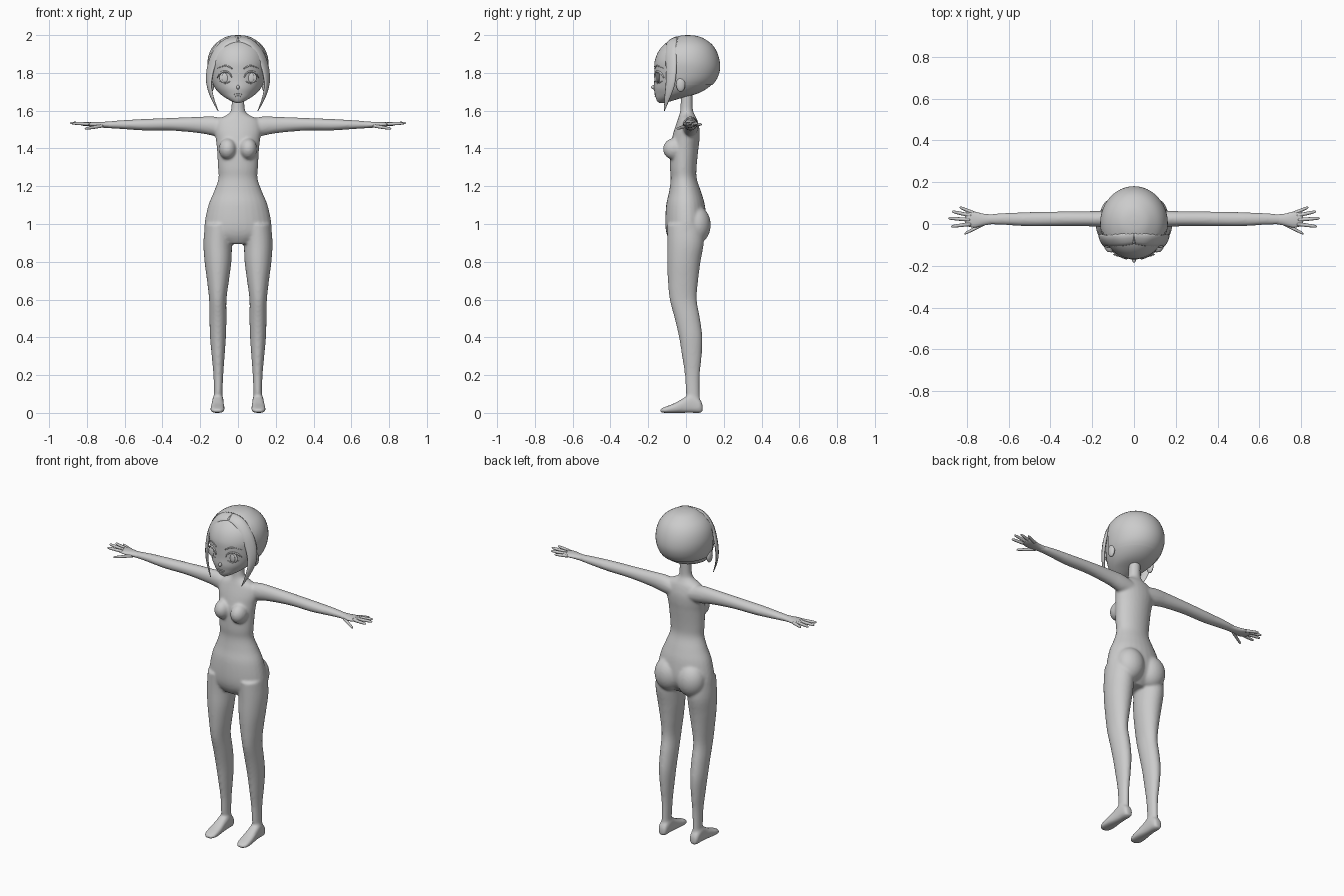
import bpy, bmesh
from math import sin, cos, pi
from mathutils import Vector, Matrix
from mathutils.bvhtree import BVHTree

if "Cube" in bpy.data.objects:
    bpy.data.objects.remove(bpy.data.objects["Cube"])

GREY = bpy.data.materials.new("plain grey")
GREY.use_nodes = True
GREY.diffuse_color = (0.6, 0.6, 0.6, 1)
GREY.node_tree.nodes["Principled BSDF"].inputs["Base Color"].default_value = GREY.diffuse_color
HEAD_CENTRE = Vector((0, 0.01, 1.83))
SIDES = (1, -1)

# How (step, across, other) maps to x, y, z for each loft axis
AXES = {
    "x": lambda t, a, b: Vector((t, a, b)),
    "y": lambda t, a, b: Vector((a, t, b)),
    "z": lambda t, a, b: Vector((a, b, t)),
}


def smooth_rows(rows, steps=4):
    """Catmull-Rom interpolation of profile rows."""
    out = []
    for i in range(len(rows) - 1):
        quad = (rows[max(i - 1, 0)], rows[i], rows[i + 1], rows[min(i + 2, len(rows) - 1)])
        for k in range(steps):
            t = k / steps
            out.append([b + t * (c - a) / 2 + t * t * (a - 2.5 * b + 2 * c - d / 2)
                        + t ** 3 * (1.5 * (b - c) + (d - a) / 2) for a, b, c, d in zip(*quad)])
    return out + [list(rows[-1])]


def skin(bm, rings):
    """Bridge rings of points into a closed shell."""
    loops = [[bm.verts.new(p) for p in ring] for ring in rings]
    n = len(loops[0])
    for low, high in zip(loops, loops[1:]):
        for i in range(n):
            j = (i + 1) % n
            bm.faces.new((low[i], low[j], high[j], high[i]))
    bm.faces.new(loops[0][::-1])
    bm.faces.new(loops[-1])


def loft(bm, axis, rows, side=1, n=28, power=1.0):
    """Rows hold: step, centre across, radius across, low, high."""
    rings = []
    for t, centre, radius, low, high in smooth_rows(rows):
        ring = []
        for i in range(n):
            c, s = cos(2 * pi * i / n), sin(2 * pi * i / n)
            c, s = [abs(v) ** power * (1 if v > 0 else -1) for v in (c, s)]
            p = AXES[axis](t, centre + radius * c, (low + high) / 2 + (high - low) / 2 * s)
            p.x *= side
            ring.append(p)
        rings.append(ring)
    skin(bm, rings)


def ribbon(bm, rows, side=1, n=10):
    """Flattened strand hugging the head; rows hold: x, y, z, half width, half thickness."""
    rows = smooth_rows(rows)
    points = [Vector((r[0] * side, r[1], r[2])) for r in rows]
    rings = []
    for i, (p, r) in enumerate(zip(points, rows)):
        along = (points[min(i + 1, len(points) - 1)] - points[max(i - 1, 0)]).normalized()
        out = p - HEAD_CENTRE
        out = (out - along * out.dot(along)).normalized()
        wide = along.cross(out)
        rings.append([p + wide * r[3] * cos(2 * pi * k / n) + out * r[4] * sin(2 * pi * k / n)
                      for k in range(n)])
    skin(bm, rings)


def ball(bm, centre, radii, side=1):
    place = Matrix.Translation((centre[0] * side, *centre[1:])) @ Matrix.Diagonal((*radii, 1))
    bmesh.ops.create_uvsphere(bm, u_segments=28, v_segments=18, radius=1, matrix=place)


def finish(name, bm):
    bmesh.ops.recalc_face_normals(bm, faces=bm.faces)
    for f in bm.faces:
        f.smooth = True
    mesh = bpy.data.meshes.new(name)
    bm.to_mesh(mesh)
    bm.free()
    mesh.materials.append(GREY)
    obj = bpy.data.objects.new(name, mesh)
    bpy.context.collection.objects.link(obj)
    return obj


# Body: overlapping shells fused into one soft surface
body = bmesh.new()
loft(body, "z", [
    (1.70, 0, .034, -.025, .036), (1.61, 0, .036, -.03, .036), (1.58, 0, .055, -.035, .045),
    (1.55, 0, .11, -.045, .06), (1.5, 0, .125, -.062, .072), (1.45, 0, .118, -.075, .072),
    (1.4, 0, .112, -.083, .066), (1.3, 0, .106, -.085, .056), (1.24, 0, .104, -.081, .057),
    (1.17, 0, .128, -.09, .08), (1.1, 0, .157, -.105, .1), (1.0, 0, .177, -.11, .11),
    (.94, 0, .168, -.1, .09), (.895, 0, .08, -.075, .05)])
for s in SIDES:
    ball(body, (.054, -.062, 1.397), (.047, .06, .057), s)
    ball(body, (.075, .055, .995), (.085, .076, .1), s)
    # leg
    loft(body, "z", [
        (1.0, .1, .075, -.1, .09), (.9, .107, .076, -.099, .094), (.8, .106, .071, -.1, .077),
        (.7, .106, .058, -.096, .064), (.6, .107, .046, -.086, .057), (.5, .106, .045, -.06, .074),
        (.4, .106, .042, -.037, .087), (.3, .105, .034, -.021, .083), (.2, .104, .026, -.006, .073),
        (.1, .105, .023, .0, .072), (.03, .106, .024, .01, .076)], s)
    # foot
    loft(body, "y", [
        (.088, .106, .015, .008, .04), (.075, .106, .027, 0, .07), (.03, .106, .03, 0, .1),
        (-.01, .107, .032, 0, .08), (-.06, .108, .037, 0, .052), (-.11, .109, .036, 0, .032),
        (-.137, .108, .018, .002, .02)], s, power=.75)
    # arm
    loft(body, "x", [
        (.05, .02, .045, 1.46, 1.55), (.12, .023, .042, 1.465, 1.568), (.2, .025, .037, 1.48, 1.568),
        (.35, .025, .035, 1.494, 1.562), (.5, .023, .034, 1.495, 1.556),
        (.62, .024, .029, 1.503, 1.549), (.71, .022, .023, 1.508, 1.541)], s)
body = finish("body", body)
fuse = body.modifiers.new("fuse", "REMESH")
fuse.mode, fuse.voxel_size, fuse.use_smooth_shade = "VOXEL", .007, True
soften = body.modifiers.new("soften", "SMOOTH")
soften.factor, soften.iterations = .5, 8

# Hands with tapered fingers
FINGERS = {  # base x, base y, tip x, tip y, base z, tip z
    "little": (.765, .052, .835, .08, 1.526, 1.528), "ring": (.78, .04, .872, .06, 1.529, 1.533),
    "middle": (.785, .02, .89, .028, 1.53, 1.535), "index": (.78, 0, .876, -.012, 1.529, 1.533),
    "thumb": (.715, .002, .812, -.047, 1.52, 1.504)}
for s, label in zip(SIDES, ("left", "right")):
    hand = bmesh.new()
    loft(hand, "x", [
        (.67, .023, .022, 1.508, 1.542), (.72, .021, .028, 1.51, 1.541), (.76, .021, .038, 1.514, 1.54),
        (.79, .024, .037, 1.518, 1.538), (.808, .026, .026, 1.523, 1.534)], s, n=20)
    for x0, y0, x1, y1, z0, z1 in FINGERS.values():
        rows = []
        for t, r in ((0, .009), (.5, .0085), (.85, .007), (.96, .005), (1, .001)):
            z = z0 + (z1 - z0) * t
            rows.append((x0 + (x1 - x0) * t, y0 + (y1 - y0) * t, r, z - r, z + r))
        loft(hand, "x", rows, s, n=12)
    finish(label + "_hand", hand)

# Head
head = bmesh.new()
loft(head, "z", [
    (1.641, 0, .012, -.142, -.115), (1.65, 0, .034, -.152, -.08), (1.668, 0, .066, -.16, -.02),
    (1.69, 0, .096, -.165, .06), (1.72, 0, .122, -.17, .115), (1.76, 0, .143, -.168, .155),
    (1.81, 0, .155, -.168, .175), (1.86, 0, .158, -.166, .175), (1.91, 0, .146, -.148, .16),
    (1.95, 0, .119, -.116, .133), (1.98, 0, .077, -.07, .09), (1.992, 0, .045, -.035, .055),
    (1.996, 0, .01, .0, .02)], n=48)
bmesh.ops.recalc_face_normals(head, faces=head.faces)
surface = BVHTree.FromBMesh(head)
cap = head.copy()
finish("head", head)


def on_face(x, z, lift=0.0):
    """Point on the front of the head."""
    hit = surface.ray_cast(Vector((x, -1, z)), Vector((0, 1, 0)))[0]
    return (x, hit.y - lift, z)


# Smooth scalp shell behind the fringe
bare = [f for f in cap.faces
        if f.calc_center_median().y < -.045 or f.calc_center_median().z < 1.735]
bmesh.ops.delete(cap, geom=bare, context="FACES")
for v in cap.verts:
    v.co = HEAD_CENTRE + (v.co - HEAD_CENTRE) * 1.022
finish("scalp", cap)

# Side-swept locks
locks = bmesh.new()
for s in SIDES:
    ribbon(locks, [
        (-.004, -.07, 1.977, .03, .008), (.06, -.076, 1.962, .034, .011), (.113, -.08, 1.905, .036, .012),
        (.143, -.078, 1.83, .034, .011), (.153, -.082, 1.75, .028, .009),
        (.138, -.098, 1.675, .017, .006), (.105, -.115, 1.598, .002, .002)], s)
finish("hair_locks", locks)

# Facial features
features = {name: bmesh.new() for name in ("eyes", "lashes", "brows", "ears", "nose_and_mouth")}
for s in SIDES:
    ball(features["eyes"], on_face(.07, 1.774, -.002), (.03, .007, .028), s)
    ball(features["eyes"], on_face(.068, 1.774, .003), (.018, .005, .024), s)
    lash = [(.033, 1.775), (.043, 1.797), (.068, 1.808), (.095, 1.798), (.108, 1.775)]
    ribbon(features["lashes"], [(*on_face(x, z, .002), w, .005)
           for (x, z), w in zip(lash, (.002, .004, .005, .005, .002))], s)
    lower = [(.042, 1.755), (.068, 1.744), (.096, 1.756)]
    ribbon(features["lashes"], [(*on_face(x, z, .001), .002, .003) for x, z in lower], s)
    brow = [(.03, 1.822), (.065, 1.838), (.11, 1.824)]
    ribbon(features["brows"], [(*on_face(x, z, .001), w, .003)
           for (x, z), w in zip(brow, (.003, .004, .001))], s)
    ball(features["ears"], (.14, -.028, 1.738), (.014, .024, .038), s)
ball(features["nose_and_mouth"], on_face(0, 1.724, .002), (.009, .013, .011))
for z, half in ((1.688, .022), (1.677, .012)):
    ribbon(features["nose_and_mouth"],
           [(*on_face(x, z - abs(x) * .1, .001), .002, .003) for x in (-half, 0, half)])
for name, bm in features.items():
    finish(name, bm)
